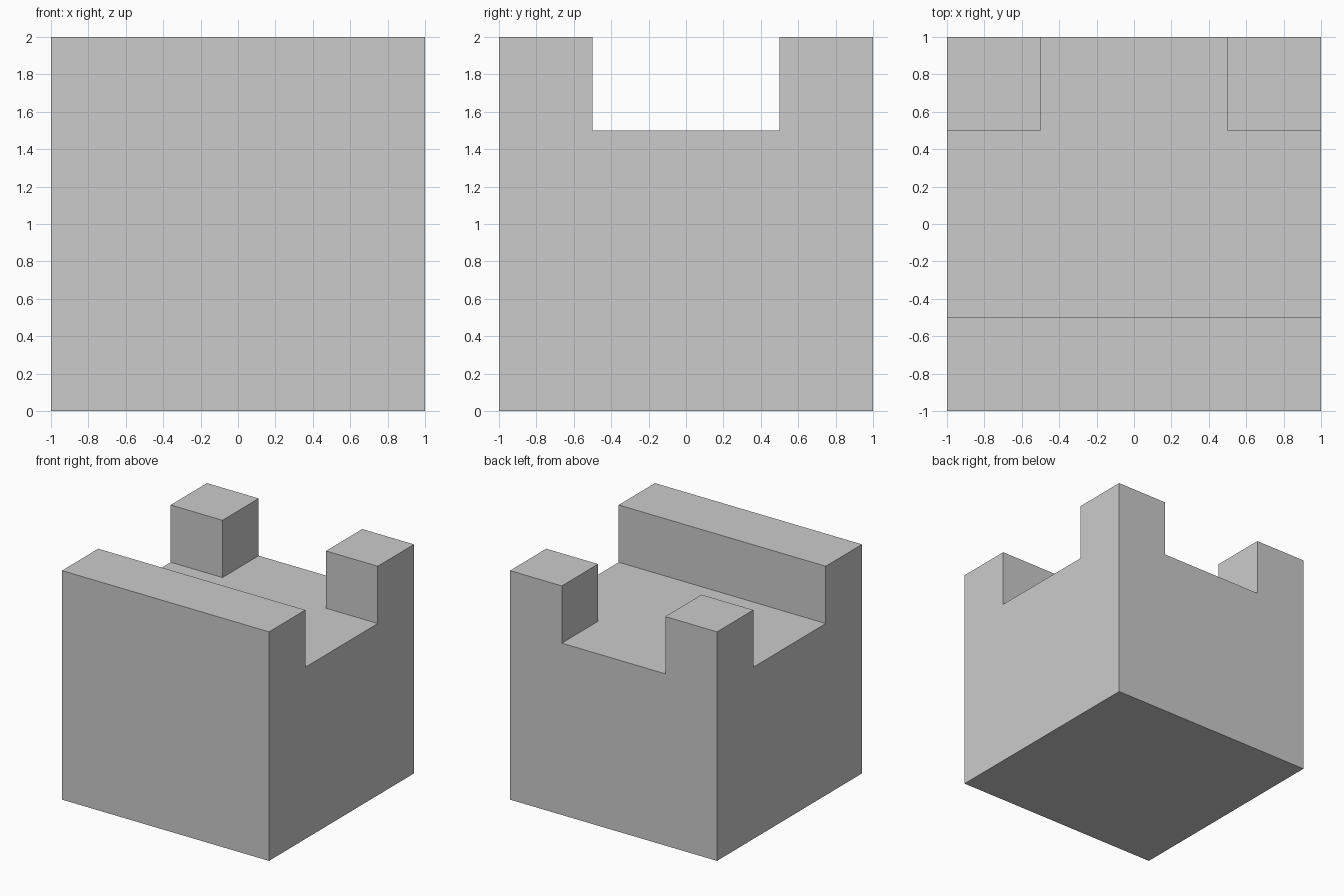
import bpy
import bmesh

if "Cube" in bpy.data.objects:
    bpy.data.objects.remove(bpy.data.objects["Cube"])


def prism(name, outline, z0, z1):
    """Extrude a flat xy outline from z0 up to z1."""
    bm = bmesh.new()
    face = bm.faces.new([bm.verts.new((x, y, z0)) for x, y in outline])
    ext = bmesh.ops.extrude_face_region(bm, geom=[face], use_keep_orig=True)
    top = [v for v in ext["geom"] if isinstance(v, bmesh.types.BMVert)]
    bmesh.ops.translate(bm, verts=top, vec=(0, 0, z1 - z0))
    bmesh.ops.recalc_face_normals(bm, faces=bm.faces)
    mesh = bpy.data.meshes.new(name)
    bm.to_mesh(mesh)
    bm.free()
    obj = bpy.data.objects.new(name, mesh)
    bpy.context.collection.objects.link(obj)
    return obj


# Solid cube
block = prism("notched_block", [(-1, -1), (1, -1), (1, 1), (-1, 1)], 0, 2)

# T-shaped cutter: a channel across the top with a notch through the back,
# leaving the front wall and the two back corner posts
half = [(1.2, -0.5), (1.2, 0.5), (0.5, 0.5), (0.5, 1.2)]
outline = half + [(-x, y) for x, y in reversed(half)]
cutter = prism("channel_cutter", outline, 1.5, 2.2)
cutter.hide_render = True
cutter.hide_set(True)

cut = block.modifiers.new("channel", 'BOOLEAN')
cut.operation = 'DIFFERENCE'
cut.solver = 'EXACT'
cut.object = cutter
